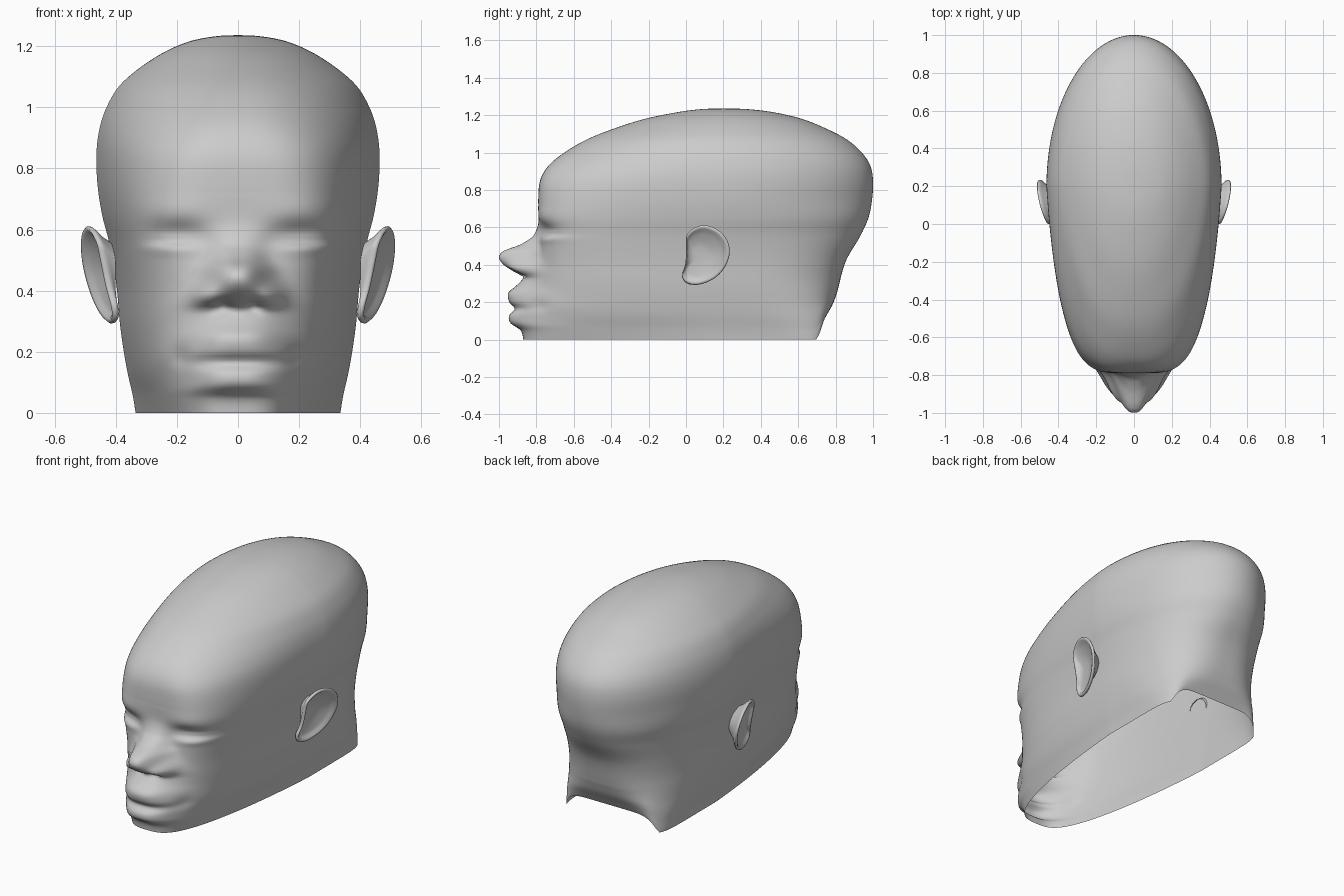
import bpy
import math

# head stations: z, front y, back y, half width, front squareness, back squareness, front taper
HEAD = [
    (0.00, -.85, .735, .335, 3.4, 9.0, .32),
    (0.06, -.845, .755, .345, 3.4, 6.0, .26),
    (0.15, -.82, .785, .365, 3.4, 3.8, .18),
    (0.28, -.80, .815, .385, 3.5, 2.8, .15),
    (0.42, -.785, .855, .398, 3.8, 2.5, .15),
    (0.55, -.78, .93, .42, 4.2, 2.2, .17),
    (0.65, -.785, .975, .445, 4.2, 2.1, .19),
    (0.75, -.79, .995, .46, 3.8, 2.0, .20),
    (0.85, -.78, 1.0, .463, 3.3, 2.0, .20),
    (0.93, -.735, .985, .453, 2.8, 2.0, .19),
    (1.00, -.65, .94, .43, 2.5, 2.0, .18),
    (1.07, -.53, .86, .388, 2.3, 2.0, .16),
    (1.13, -.38, .745, .32, 2.15, 2.0, .14),
    (1.18, -.22, .62, .242, 2.1, 2.0, .12),
    (1.215, -.05, .47, .16, 2.0, 2.0, .1),
    (1.232, .08, .33, .075, 2.0, 2.0, .1),
    (1.236, .20, .20, 0.0, 2.0, 2.0, .1),
]
# face centre line: z, y, sideways spread
FACE = [
    (0.00, -.87, .21), (0.05, -.885, .20), (0.09, -.94, .17), (0.13, -.945, .17),
    (0.165, -.915, .19), (0.20, -.945, .18), (0.25, -.95, .16), (0.29, -.905, .15),
    (0.335, -.87, .15), (0.355, -.91, .14), (0.40, -.975, .115), (0.44, -1.0, .10),
    (0.475, -.975, .09), (0.505, -.89, .08), (0.55, -.82, .08), (0.62, -.79, .12),
    (0.72, -.79, .20),
]
# sculpted details on each side: x, z, x size, z size, y push
DETAILS = [
    (.20, .585, .10, .040, .030),    # eye socket
    (.23, .540, .09, .022, -.012),   # eyelid
    (.22, .560, .08, .008, .010),    # lid crease
    (.22, .665, .14, .040, -.006),   # brow
    (.050, .350, .028, .014, .035),  # nostril
    (.110, .385, .045, .034, -.045), # nostril wing
    (.19, .185, .03, .035, .018),    # mouth corner
]


def spline(table, i, t, closed=False):
    n = len(table)
    pick = (lambda k: table[k % n]) if closed else (lambda k: table[max(0, min(n - 1, k))])
    a, b, c, d = (pick(i + k) for k in (-1, 0, 1, 2))
    return [.5 * (2 * q + (r - p) * t + (2 * p - 5 * q + 4 * r - s) * t * t
                  + (3 * q - p - 3 * r + s) * t ** 3) for p, q, r, s in zip(a, b, c, d)]


def loft(name, rings):
    # skin the rings and fan-close the last one
    n = len(rings[0])
    verts = [p for ring in rings for p in ring]
    faces = [(r * n + k, r * n + (k + 1) % n, (r + 1) * n + (k + 1) % n, (r + 1) * n + k)
             for r in range(len(rings) - 1) for k in range(n)]
    last = (len(rings) - 1) * n
    verts.append(tuple(sum(p[k] for p in rings[-1]) / n for k in range(3)))
    faces += [(last + k, last + (k + 1) % n, len(verts) - 1) for k in range(n)]
    mesh = bpy.data.meshes.new(name)
    mesh.from_pydata(verts, [], faces)
    mesh.polygons.foreach_set("use_smooth", [True] * len(mesh.polygons))
    ob = bpy.data.objects.new(name, mesh)
    bpy.context.collection.objects.link(ob)
    return ob


def sculpt(x, y, z, front):
    # nose, lips and chin follow the centre line, then small details are pushed in or out
    if y > -.4:
        return y
    fade = min(1, (-.4 - y) / .25)
    push = 0
    if z < FACE[-1][0]:
        i = max(k for k in range(len(FACE) - 1) if FACE[k][0] <= z)
        t = (z - FACE[i][0]) / (FACE[i + 1][0] - FACE[i][0])
        _, cy, s = spline(FACE, i, t)
        push += (cy - front) * math.exp(-(abs(x) / s) ** 2.6)
    for dx, dz, sx, sz, amount in DETAILS:
        push += amount * math.exp(-((abs(x) - dx) / sx) ** 2 - ((z - dz) / sz) ** 2)
    return y + push * fade


# head shell, open at the neck
YC, SIDES, SUB = .2, 240, 10
rings = []
for i, t in [(i, j / SUB) for i in range(len(HEAD) - 1) for j in range(SUB)]:
    z, front, back, w, nf, nb, taper = spline(HEAD, i, t)
    z = max(z, 0)
    ring = []
    for k in range(SIDES):
        a = 2 * math.pi * k / SIDES
        c, s = math.cos(a), math.sin(a)
        n = nb if s > 0 else nf
        r = (abs(c) ** n + abs(s) ** n) ** (-1 / n)
        x, f, zz = w * c * r, s * r, z
        if f > 0:
            y = YC + (back - YC) * f
            # nape is cut higher than its corners
            if z < .25:
                u = max(0, min(1, (y - .6) / .12))
                zz += .1 * (1 - z / .25) * u * (1 - min(1, abs(x) / .31) ** 8)
        else:
            x *= 1 - taper * (-f) ** 1.15
            y = sculpt(x, YC + (YC - front) * f, z, front)
        ring.append((x, y, zz))
    rings.append(ring)
loft("head", rings)

# ears: outline in side view (y, z), lofted from the head over the rim into the bowl
OUTLINE = [(.005, .56), (.05, .60), (.11, .61), (.18, .58), (.225, .52), (.232, .45), (.20, .375),
           (.14, .32), (.06, .293), (.00, .305), (-.02, .345), (-.005, .40), (.00, .45), (.00, .51)]
# scale, outward offset from the rim plane, share of the way back to the head side
SECTION = [(.60, 0, 1), (.78, -.018, .3), (.94, -.014, 0), (.99, -.006, 0), (1.0, .002, 0),
           (.96, .009, 0), (.89, .006, 0), (.82, -.006, 0), (.70, -.012, 0), (.5, -.016, .2),
           (.25, -.018, .3)]
path = [spline(OUTLINE, i, j / 5, True) for i in range(len(OUTLINE)) for j in range(5)]
for side, name in ((1, "ear_left"), (-1, "ear_right")):
    rings = []
    for scale, dx, inward in SECTION:
        ring = []
        for py, pz in path:
            y, z = .06 + (py - .06) * scale, .45 + (pz - .45) * scale
            x = .458 + .27 * (y - .1) + .20 * (z - .45) + dx
            ring.append((side * (x + (.40 - x) * inward), y, z))
        rings.append(ring if side > 0 else ring[::-1])
    loft(name, rings)
